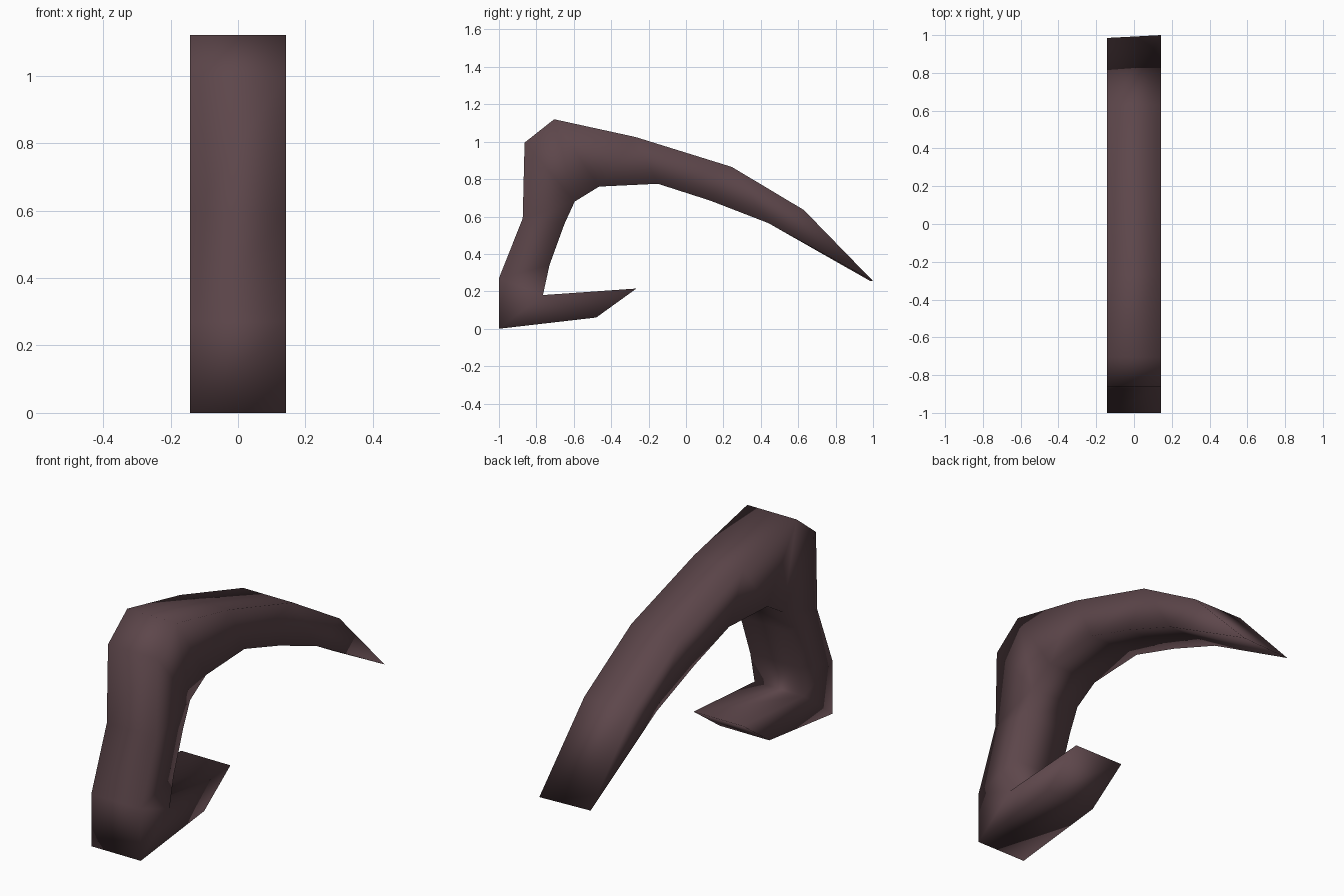
import bpy, bmesh

if "Cube" in bpy.data.objects:
    bpy.data.objects.remove(bpy.data.objects["Cube"])

# Side outline (y, z): outer curve to the tip, back along the inner curve, then the foot
outline = [(-1, 0), (-1, 0.27), (-0.873, 0.59), (-0.863, 0.995), (-0.705, 1.12),
           (-0.27, 1.025), (0.245, 0.865), (0.63, 0.635), (1, 0.255),
           (0.44, 0.565), (0.13, 0.685), (-0.15, 0.775), (-0.465, 0.76),
           (-0.595, 0.68), (-0.65, 0.56), (-0.73, 0.34), (-0.765, 0.18),
           (-0.265, 0.215), (-0.48, 0.06)]
half_width = 0.142
tip = 8

mat = bpy.data.materials.new("dark mauve brown")
mat.diffuse_color = (0.11, 0.062, 0.07, 1)
mat.use_nodes = True
mat.node_tree.nodes["Principled BSDF"].inputs["Base Color"].default_value = mat.diffuse_color

# Extrude the outline across x
bm = bmesh.new()
left = [bm.verts.new((-half_width, y, z)) for y, z in outline]
right = [bm.verts.new((half_width, y, z)) for y, z in outline]
left[tip].co.y -= 0.015  # slightly slanted tip
n = len(outline)
for i in range(n):
    j = (i + 1) % n
    bm.faces.new((left[i], left[j], right[j], right[i]))
caps = [bm.faces.new(left), bm.faces.new(right[::-1])]
bmesh.ops.recalc_face_normals(bm, faces=bm.faces[:])
bmesh.ops.triangulate(bm, faces=caps)

# Fully smooth shading, edges included
for f in bm.faces:
    f.smooth = True
mesh = bpy.data.meshes.new("curved_hook")
bm.to_mesh(mesh)
bm.free()
mesh.materials.append(mat)
hook = bpy.data.objects.new("curved_hook", mesh)
bpy.context.collection.objects.link(hook)
